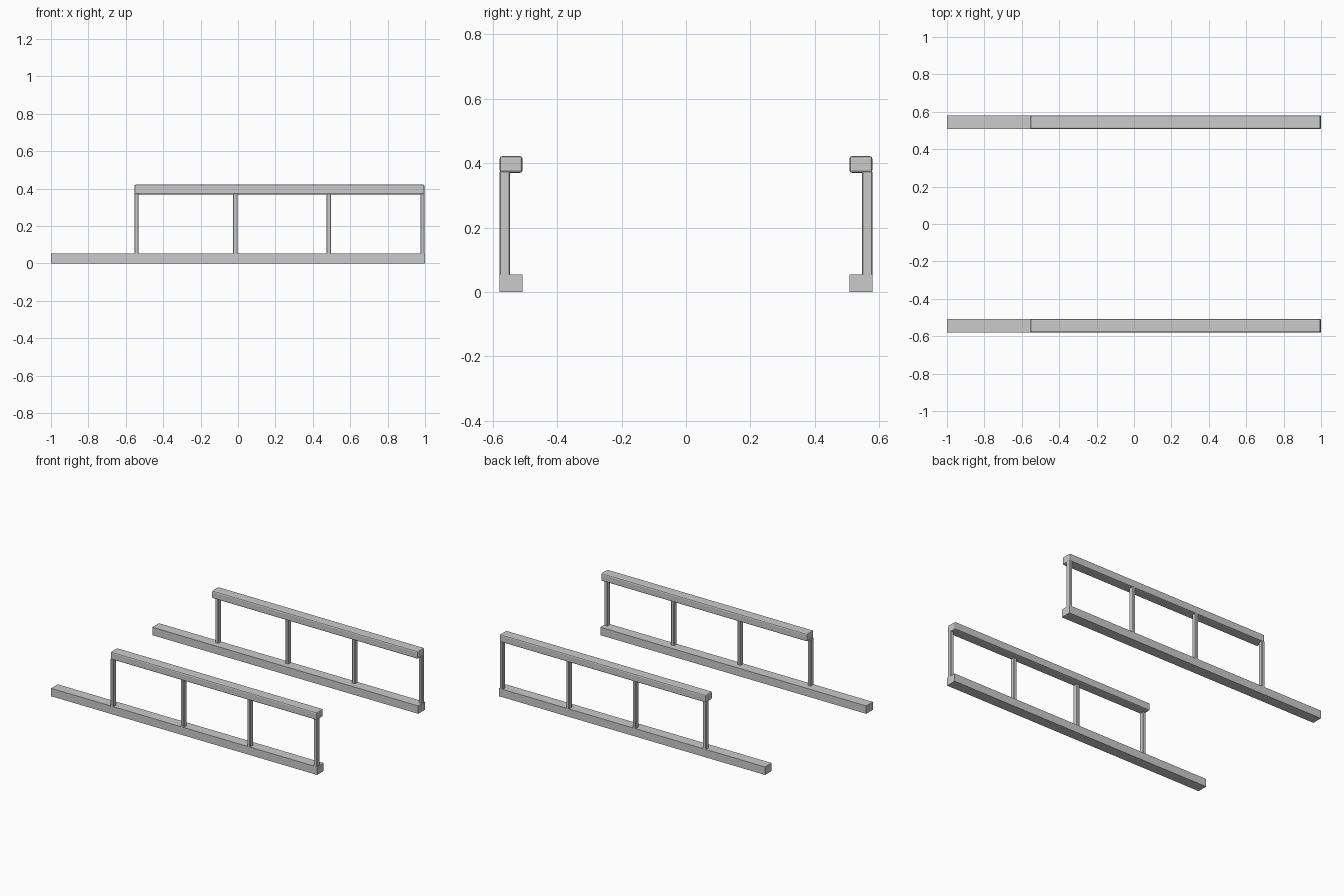
import bpy

if "Cube" in bpy.data.objects:
    bpy.data.objects.remove(bpy.data.objects["Cube"])


def box(name, lo, hi, bevel=0.0, segments=1):
    """Axis-aligned box from corner to corner, mirrored to the other side."""
    size = [b - a for a, b in zip(lo, hi)]
    centre = [(a + b) / 2 for a, b in zip(lo, hi)]
    bpy.ops.mesh.primitive_cube_add(size=1)
    ob = bpy.context.object
    ob.name = name
    for v in ob.data.vertices:
        v.co = [c + s * k for c, s, k in zip(centre, size, v.co)]
    if bevel:
        mod = ob.modifiers.new("edge_bevel", 'BEVEL')
        mod.width = bevel
        mod.segments = segments
    mirror = ob.modifiers.new("other_side", 'MIRROR')
    mirror.use_axis = (False, True, False)
    return ob


OUTER, INNER = -0.579, -0.508

# Long base beams
box("base_beam", (-1, OUTER, 0), (1, INNER, 0.054))

# Bevelled hand rails
box("top_rail", (-0.554, OUTER, 0.37), (0.997, INNER, 0.422), 0.008, 2)

# Upright posts along the outer edge
for i, x in enumerate((-0.543, -0.015, 0.485, 0.986)):
    box(f"post_{i + 1}", (x - 0.0115, OUTER, 0.045),
        (x + 0.0115, -0.547, 0.375), 0.003)
